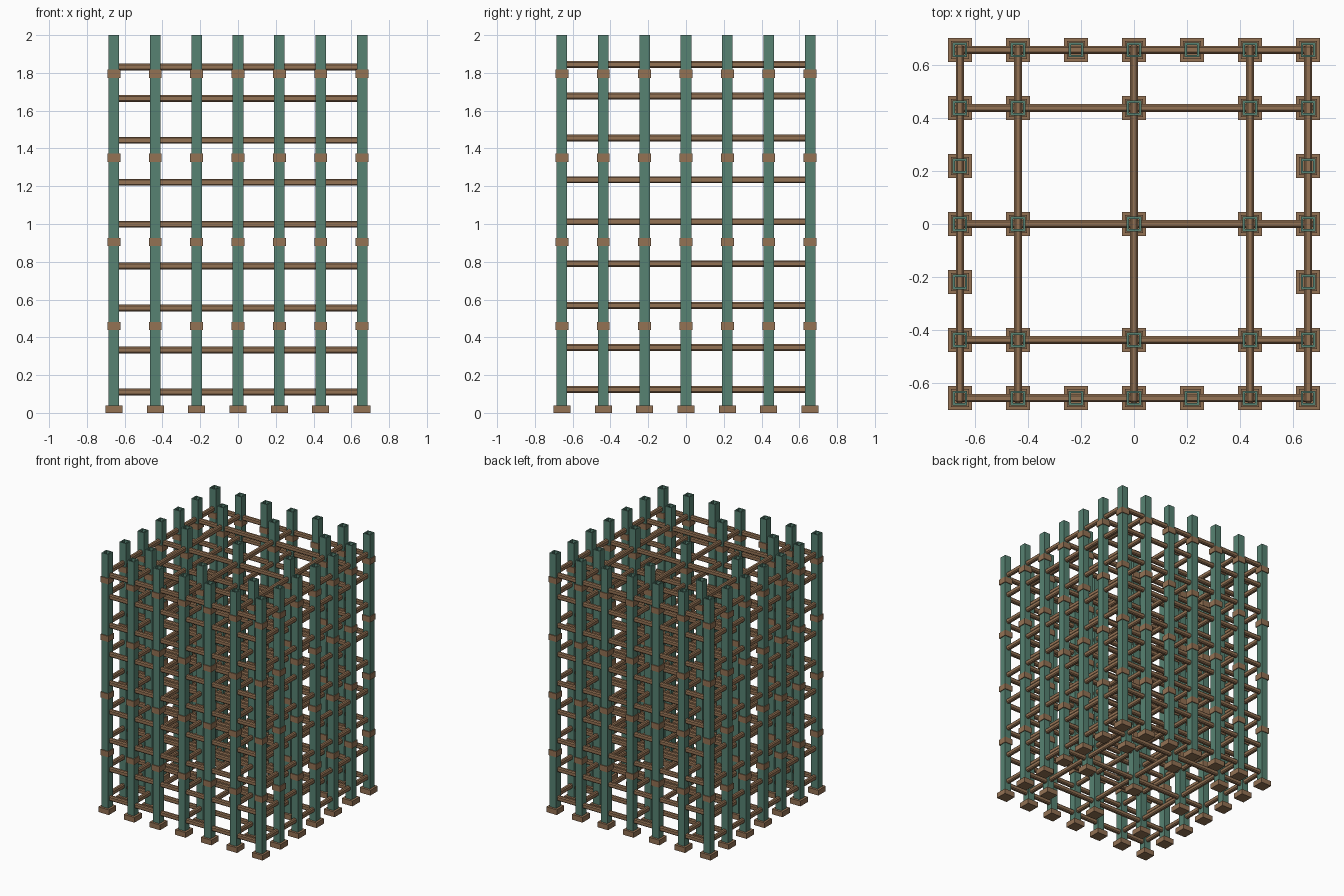
import bpy, bmesh
from mathutils import Matrix, Vector

if "Cube" in bpy.data.objects:
    bpy.data.objects.remove(bpy.data.objects["Cube"])


def material(name, rgb):
    m = bpy.data.materials.new(name)
    m.diffuse_color = (*rgb, 1)
    m.use_nodes = True
    m.node_tree.nodes["Principled BSDF"].inputs["Base Color"].default_value = m.diffuse_color
    return m


GREEN = material("weathered green", (0.095, 0.225, 0.170))
BROWN = material("timber brown", (0.295, 0.168, 0.088))

STEP = 0.219          # spacing of the post grid
HEIGHT = 2.0


def make_object(name, bm, mat):
    me = bpy.data.meshes.new(name)
    bm.to_mesh(me)
    bm.free()
    me.materials.append(mat)
    ob = bpy.data.objects.new(name, me)
    bpy.context.collection.objects.link(ob)
    return ob


def add_box(bm, centre, size):
    mat = Matrix.Translation(Vector(centre)) @ Matrix.Diagonal((*size, 1))
    bmesh.ops.create_cube(bm, size=1, matrix=mat)


def add_tube(bm, x, y, z0, z1, outer, inner):
    # square tube, open through the middle
    rings = []
    for half, z in ((outer / 2, z0), (outer / 2, z1), (inner / 2, z1), (inner / 2, z0)):
        rings.append([bm.verts.new((x + sx * half, y + sy * half, z))
                      for sx, sy in ((-1, -1), (1, -1), (1, 1), (-1, 1))])
    for a, b in zip(rings, rings[1:] + rings[:1]):
        for i in range(4):
            j = (i + 1) % 4
            bm.faces.new((a[i], a[j], b[j], b[i]))


# Post layout: full outer ring, sparser interior
main = (-3, -2, 0, 2, 3)
spots = [(i * STEP, j * STEP) for i in range(-3, 4) for j in range(-3, 4)
         if (i in main and j in main) or abs(i) == 3 or abs(j) == 3]

# Hollow posts
bm = bmesh.new()
for x, y in spots:
    add_tube(bm, x, y, 0.02, HEIGHT, 0.056, 0.038)
make_object("posts", bm, GREEN)

# Foot blocks
bm = bmesh.new()
for x, y in spots:
    add_box(bm, (x, y, 0.02), (0.09, 0.09, 0.04))
make_object("foot_blocks", bm, BROWN)

# Joint collars around the posts
bm = bmesh.new()
for x, y in spots:
    for z in (0.46, 0.905, 1.35, 1.795):
        add_tube(bm, x, y, z - 0.022, z + 0.022, 0.068, 0.05)
make_object("joint_collars", bm, BROWN)

# Chamfered rails in both directions, crossing inside the posts
levels = [0.111 + 0.222 * k for k in range(8)] + [1.831]
for name, axis, lift in (("cross_rails", 0, 0.0), ("depth_rails", 1, 0.013)):
    bm = bmesh.new()
    for z in levels:
        for i in main:
            centre, size = [0, 0, z + lift], [0.03, 0.03, 0.036]
            centre[1 - axis] = i * STEP
            size[axis] = 1.35
            add_box(bm, centre, size)
    bmesh.ops.bevel(bm, geom=bm.edges[:], offset=0.007, segments=1,
                    affect='EDGES', profile=0.5)
    make_object(name, bm, BROWN)
